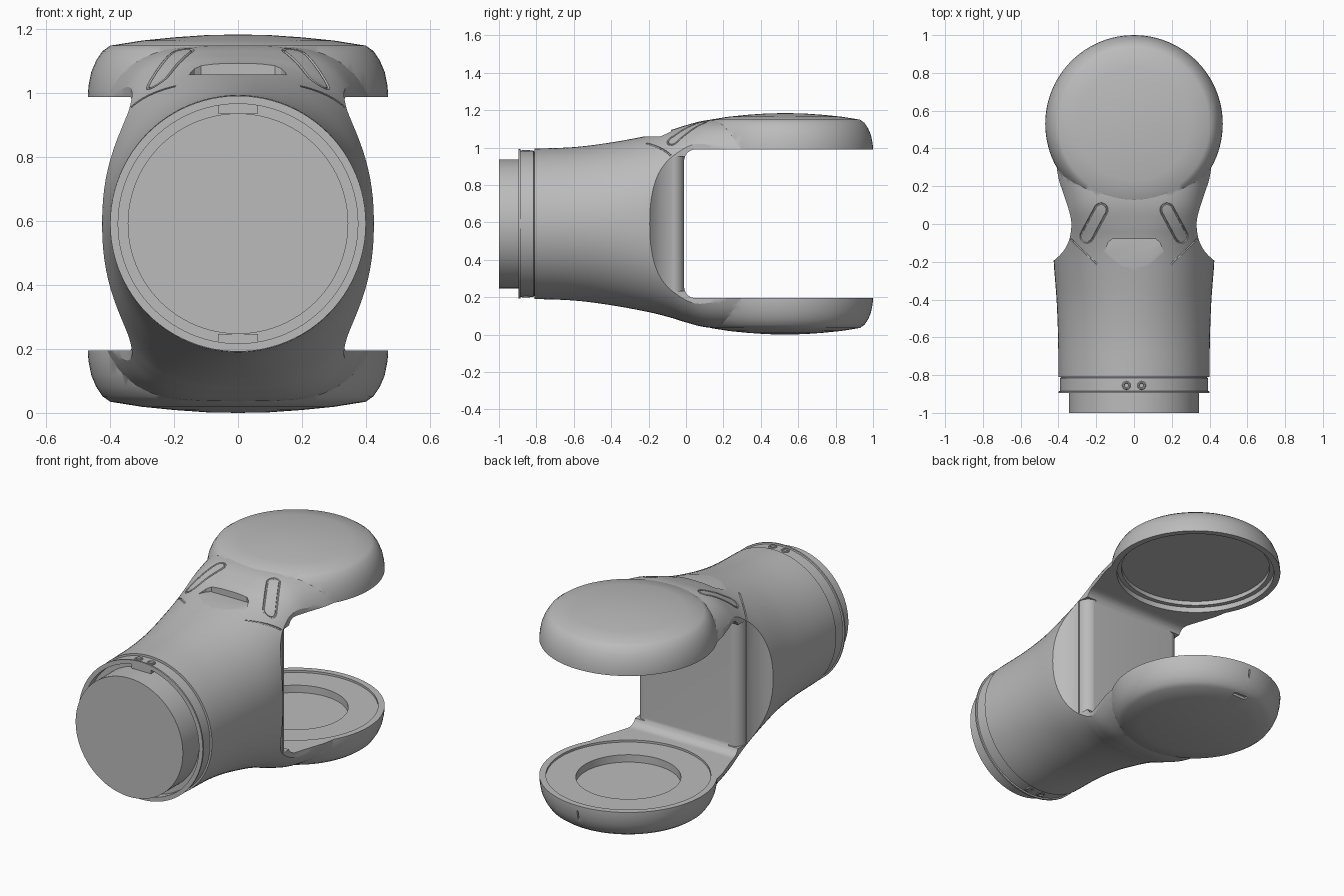
import bpy, bmesh, math
from mathutils import Matrix, Vector

cube = bpy.data.objects.get("Cube")
if cube:
    bpy.data.objects.remove(cube, do_unlink=True)

MID = 0.592           # height of the tube axis
HUB = 0.53            # y of the fork disc axis

grey = bpy.data.materials.new("plain_grey")
grey.use_nodes = True
grey.diffuse_color = (0.5, 0.5, 0.5, 1)
grey.node_tree.nodes["Principled BSDF"].inputs["Base Color"].default_value = (0.5, 0.5, 0.5, 1)


def finish(name, bm):
    bmesh.ops.remove_doubles(bm, verts=bm.verts[:], dist=1e-5)
    bmesh.ops.recalc_face_normals(bm, faces=bm.faces[:])
    me = bpy.data.meshes.new(name)
    bm.to_mesh(me)
    bm.free()
    me.materials.append(grey)
    ob = bpy.data.objects.new(name, me)
    bpy.context.collection.objects.link(ob)
    return ob


def spline(rows, steps):
    """Smooth curve through the given tuples."""
    pts = [Vector(r) for r in rows]
    pts = [pts[0]] + pts + [pts[-1]]
    out = []
    for a, b, c, d in zip(pts, pts[1:], pts[2:], pts[3:]):
        for i in range(steps):
            t = i / steps
            out.append(b + (c - a) * (t / 2) + (2 * a - 5 * b + 4 * c - d) * (t * t / 2)
                       + (3 * b - a - 3 * c + d) * (t ** 3 / 2))
    return out + [pts[-1]]


def revolve(name, profile, matrix, steps=96):
    """Turn (radius, height) points about the local z axis."""
    bm = bmesh.new()
    vs = [bm.verts.new((r, 0, h)) for r, h in profile]
    es = [bm.edges.new(p) for p in zip(vs, vs[1:])]
    bmesh.ops.spin(bm, geom=vs + es, cent=(0, 0, 0), axis=(0, 0, 1),
                   angle=math.tau, steps=steps, use_duplicate=False)
    bmesh.ops.transform(bm, matrix=matrix, verts=bm.verts[:])
    return finish(name, bm)


def prism(name, points, low, high, place):
    """Extrude a flat outline; place maps (u, v, w) to xyz."""
    bm = bmesh.new()
    a, b = ([bm.verts.new(place(u, v, w)) for u, v in points] for w in (low, high))
    bm.faces.new(a)
    bm.faces.new(b)
    n = len(a)
    for i in range(n):
        j = (i + 1) % n
        bm.faces.new((a[i], a[j], b[j], b[i]))
    return finish(name, bm)


def box(name, centre, size):
    bm = bmesh.new()
    bmesh.ops.create_cube(bm, size=1, matrix=Matrix.Translation(centre) @ Matrix.Diagonal((*size, 1)))
    return finish(name, bm)


def boolean(target, tool, op='DIFFERENCE'):
    mod = target.modifiers.new("cut", 'BOOLEAN')
    mod.operation, mod.object, mod.solver = op, tool, 'EXACT'
    dg = bpy.context.evaluated_depsgraph_get()
    dg.update()
    me = bpy.data.meshes.new_from_object(target.evaluated_get(dg))
    target.modifiers.clear()
    target.data = me
    bpy.data.objects.remove(tool, do_unlink=True)


def plan(u, v, w):
    return (u, v, MID + w)


def arc(cu, cv, r, start, end, n=8):
    return [(cu + r * math.cos(math.radians(start + (end - start) * i / n)),
             cv + r * math.sin(math.radians(start + (end - start) * i / n))) for i in range(n + 1)]


# Tube that swells into the fork: (y, half width, half height, squareness)
stations = spline([(-.81, .40, .402, 2), (-.6, .402, .41, 2), (-.4, .41, .435, 2.05),
                   (-.2, .425, .472, 2.25), (-.08, .425, .502, 2.5), (0, .415, .527, 2.9),
                   (.12, .41, .555, 3.6), (.3, .44, .56, 4), (.45, .44, .56, 4)], 6)
bm = bmesh.new()
rings = []
for y, w, h, e in stations:
    ring = []
    for i in range(96):
        c, s = math.cos(math.tau * i / 96), math.sin(math.tau * i / 96)
        ring.append(bm.verts.new((math.copysign(abs(c) ** (2 / e), c) * w, y,
                                  MID + math.copysign(abs(s) ** (2 / e), s) * h)))
    rings.append(ring)
for a, b in zip(rings, rings[1:]):
    for i in range(96):
        j = (i + 1) % 96
        bm.faces.new((a[i], a[j], b[j], b[i]))
bm.faces.new(rings[0])
bm.faces.new(rings[-1])
body = finish("fork_body", bm)

# Domed discs of the fork
disc = [(0, .385), (.47, .385), (.47, .405), (.467, .435), (.459, .475), (.444, .51),
        (.424, .54), (.40, .557), (.3, .573), (.2, .583), (.1, .59), (0, .592)]
for side in (1, -1):
    m = Matrix.Translation((0, HUB, MID)) @ Matrix.Diagonal((1, 1, side, 1))
    boolean(body, revolve("disc", disc, m), 'UNION')

# Open gap between the discs, with rounded inner corners
gap = [(1.2, -.397)] + arc(.05, -.337, .06, 270, 180) + arc(.05, .337, .06, 180, 90) + [(1.2, .397)]
boolean(body, prism("gap", gap, -.8, .8, lambda u, v, w: (w, u, MID + v)))

# Waist scooped out on both sides
waist = [(p.x, p.y) for p in spline([(.46, -.215), (.42, -.19), (.375, -.145), (.345, -.09), (.333, -.03),
                                     (.333, .02), (.347, .08), (.387, .2), (.43, .32)], 5)]
waist += [(.7, .32), (.7, -.215)]
corner = arc(.27, -.073, .064, 90, 0) + [(.4, -.073), (.4, .05), (.27, .05)]
for s in (1, -1):
    boolean(body, prism("waist", waist, -.8, .8, lambda u, v, w: (s * u, v, MID + w)))
    boolean(body, prism("corner", corner, -.36, .36, lambda u, v, w: (s * u, v, MID + w)))

# Round seats in the facing sides of the discs: (radius, low z, high z)
for r, low, high in ((.435, .95, 1.02), (.41, 1.0, 1.045), (.435, .183, .25), (.277, .14, .24)):
    boolean(body, revolve("seat", [(0, low), (r, low), (r, high), (0, high)],
                          Matrix.Translation((0, HUB, 0))))

# Notch in front of the raised cover
notch = [(-.2, -.27), (-.185, -.215), (-.135, -.095), (-.115, -.08),
         (.115, -.08), (.135, -.095), (.185, -.215), (.2, -.27)]
boolean(body, prism("notch", notch, 1.058 - MID, .7, plan))

# Small slots on the lower disc
boolean(body, box("rear_slit", (0, 1, .13), (.008, .03, .07)))
boolean(body, box("pry_slot", (0, .915, .03), (.09, .025, .03)))


def groove(points, closed):
    """Engrave a fine line on the upper surface along plan points."""
    bpy.context.view_layer.update()
    hits = []
    for x, y in points:
        ok, loc, _, _ = body.ray_cast(Vector((x, y, 2)), Vector((0, 0, -1)))
        if ok and loc.z > .8:
            hits.append(loc.copy())
    cu = bpy.data.curves.new("groove", 'CURVE')
    cu.dimensions, cu.bevel_depth, cu.bevel_resolution = '3D', .0055, 1
    cu.use_fill_caps = True
    sp = cu.splines.new('POLY')
    sp.points.add(len(hits) - 1)
    for p, h in zip(sp.points, hits):
        p.co = (*h, 1)
    sp.use_cyclic_u = closed
    ob = bpy.data.objects.new("groove_path", cu)
    bpy.context.collection.objects.link(ob)
    dg = bpy.context.evaluated_depsgraph_get()
    bm = bmesh.new()
    me = bpy.data.meshes.new_from_object(ob.evaluated_get(dg))
    bm.from_mesh(me)
    bpy.data.objects.remove(ob, do_unlink=True)
    boolean(body, finish("groove", bm))


# Cover seam and the two outlined windows
for s in (1, -1):
    a, b = Vector((s * .195, -.212)), Vector((s * .335, -.08))
    groove([a.lerp(b, i / 10) for i in range(11)], False)
    top, low = Vector((.175, .075)), Vector((.25, -.065))
    turn = math.degrees(math.atan2(top.y - low.y, top.x - low.x))
    pill = arc(top.x, top.y, .033, turn + 90, turn - 90) + arc(low.x, low.y, .033, turn - 90, turn - 270)
    fine = []
    for i, p in enumerate(pill):
        p, q = Vector(p), Vector(pill[(i + 1) % len(pill)])
        n = max(1, round((q - p).length / .02))
        fine += [p.lerp(q, k / n) for k in range(n)]
    groove([(s * p.x, p.y) for p in fine], True)

# Collar with lip, recessed ring and plug at the open end
collar = [(0, -1), (.345, -1), (.345, -.85), (.375, -.85), (.375, -.895), (.4, -.895), (.4, -.886),
          (.392, -.884), (.392, -.815), (.386, -.813), (.386, -.79), (0, -.79)]
lay = Matrix.Translation((0, 0, MID)) @ Matrix.Rotation(-math.pi / 2, 4, 'X')
parts = [body, revolve("end_collar", collar, lay)]

# Locking tabs and paired screws, above and below
screw = [(0, -.002), (.01, -.002), (.014, .005), (.02, .005), (.023, .001), (.023, -.02), (0, -.02)]
for side, word in ((1, "upper"), (-1, "lower")):
    parts.append(box(word + "_tab", (0, -.87, MID + side * .36), (.125, .04, .03)))
    for x in (-.04, .04):
        m = Matrix.Translation((x, -.855, MID + side * .39)) @ Matrix.Diagonal((1, 1, side, 1))
        parts.append(revolve(word + "_screw", screw, m, 20))

# Smooth shading with crisp edges
bpy.ops.object.select_all(action='DESELECT')
for ob in parts:
    ob.select_set(True)
bpy.context.view_layer.objects.active = body
bpy.ops.object.shade_smooth_by_angle(angle=math.radians(28))
